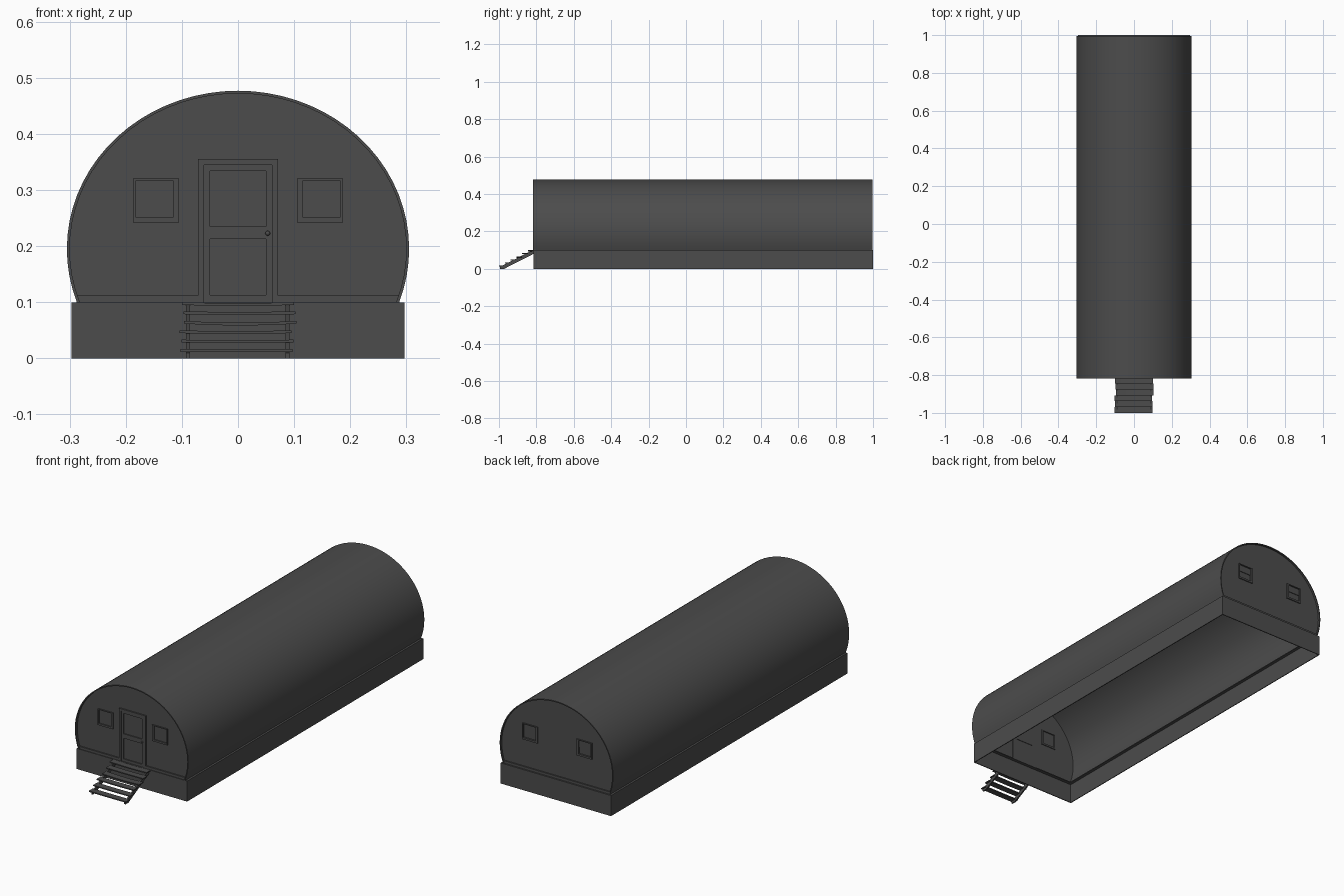
import bpy, bmesh, math, random
from math import radians, sin, cos

if "Cube" in bpy.data.objects:
    bpy.data.objects.remove(bpy.data.objects["Cube"])

random.seed(4)
ROT = {'x': (radians(90), 0, radians(90)), 'y': (radians(90), 0, 0), 'z': (0, 0, 0)}

# Dark grey paint
DARK = bpy.data.materials.new("dark_grey")
DARK.diffuse_color = (0.072, 0.072, 0.072, 1)
DARK.use_nodes = True
DARK.node_tree.nodes["Principled BSDF"].inputs["Base Color"].default_value = DARK.diffuse_color


def plate(name, loops, axis, lo, hi):
    """Flat outline with optional holes, extruded along an axis from lo to hi."""
    cu = bpy.data.curves.new(name, 'CURVE')
    cu.dimensions, cu.fill_mode, cu.extrude = '2D', 'BOTH', (hi - lo) / 2
    for pts in loops:
        sp = cu.splines.new('POLY')
        sp.points.add(len(pts) - 1)
        for p, (u, v) in zip(sp.points, pts):
            p.co = (u, v, 0, 1)
        sp.use_cyclic_u = True
    ob = bpy.data.objects.new(name, cu)
    bpy.context.collection.objects.link(ob)
    ob.rotation_euler = ROT[axis]
    ob.location['xyz'.index(axis)] = (lo + hi) / 2
    bpy.ops.object.select_all(action='DESELECT')
    ob.select_set(True)
    bpy.context.view_layer.objects.active = ob
    bpy.ops.object.convert(target='MESH')
    ob = bpy.context.object
    bm = bmesh.new()
    bm.from_mesh(ob.data)
    bmesh.ops.remove_doubles(bm, verts=bm.verts, dist=1e-5)
    bmesh.ops.recalc_face_normals(bm, faces=bm.faces)
    bm.to_mesh(ob.data)
    bm.free()
    ob.data.materials.clear()
    ob.data.materials.append(DARK)
    bpy.ops.object.shade_smooth_by_angle(angle=radians(30))
    return ob


def rect(x0, x1, z0, z1):
    return [(x0, z0), (x1, z0), (x1, z1), (x0, z1)]


def arch(inset, n=44):
    """Elliptical roof section from the right eave over to the left eave."""
    a, b, c = 0.305 - inset, 0.282 - inset, 0.195
    start = math.asin((0.1 - c) / b)
    step = (math.pi - 2 * start) / n
    return [(a * cos(start + i * step), c + b * sin(start + i * step)) for i in range(n + 1)]


FRONT, BACK = -0.815, 1.0

# Open-bottomed foundation skirt with a ledge under the shell
plate("foundation_skirt", [rect(-0.297, 0.297, FRONT, BACK),
                           rect(-0.293, 0.293, FRONT + 0.004, BACK - 0.004)], 'z', 0, 0.1)
plate("foundation_ledge", [rect(-0.296, 0.296, FRONT + 0.001, BACK - 0.001),
                           rect(-0.278, 0.278, FRONT + 0.02, BACK - 0.02)], 'z', 0.096, 0.1)

# Curved roof shell
plate("roof_shell", [arch(0) + arch(0.005)[::-1]], 'y', FRONT - 0.003, BACK - 0.004)


def window_rects(s):
    hole = rect(*sorted((s * 0.105, s * 0.187)), 0.242, 0.321)
    x0, x1 = sorted((s * 0.116, s * 0.182))
    return hole, x0, x1


# End walls with window openings; the front one is notched for the door
holes = [window_rects(s)[0] for s in (-1, 1)]
notch = [(-0.071, 0.1), (-0.071, 0.355), (0.071, 0.355), (0.071, 0.1)]
plate("front_wall", [arch(0.004) + notch] + holes, 'y', FRONT + 0.009, FRONT + 0.014)
plate("back_wall", [arch(0.004)] + holes, 'y', BACK - 0.018, BACK - 0.013)

# Windows: frame, and panes set back inside it (the back ones are split in two)
for end, y, out, panes in (
        ("front", FRONT + 0.011, -1, [("single", 0.251, 0.317, 0.0)]),
        ("back", BACK - 0.015, 1, [("lower", 0.251, 0.284, -0.003), ("upper", 0.284, 0.317, 0.0)])):
    for side, s in (("left", -1), ("right", 1)):
        hole, x0, x1 = window_rects(s)
        n = f"{end}_{side}_window"
        plate(n + "_frame", [hole, rect(x0, x1, 0.251, 0.317)], 'y', y - 0.007, y + 0.007)
        for part, z0, z1, d in panes:
            c = y + out * d
            plate(f"{n}_{part}_pane", [rect(x0, x1, z0, z1)], 'y', c - 0.0015, c + 0.0015)

# Sill boards along the bottom of the end walls
for side, x0, x1 in (("left", -0.288, -0.071), ("right", 0.071, 0.288)):
    plate(f"front_{side}_sill", [rect(x0, x1, 0.1, 0.112)], 'y', FRONT + 0.003, FRONT + 0.011)
plate("back_sill", [rect(-0.288, 0.288, 0.1, 0.112)], 'y', BACK - 0.015, BACK - 0.007)

# Door frame, leaf, recessed panels and knob
plate("door_frame", [[(-0.071, 0.1), (-0.071, 0.355), (0.071, 0.355), (0.071, 0.1),
                      (0.061, 0.1), (0.061, 0.345), (-0.061, 0.345), (-0.061, 0.1)]],
      'y', FRONT + 0.002, FRONT + 0.018)
panels = [rect(-0.05, 0.05, 0.235, 0.334), rect(-0.05, 0.05, 0.113, 0.213)]
plate("door_leaf", [rect(-0.061, 0.061, 0.1, 0.345)] + panels, 'y', FRONT + 0.006, FRONT + 0.016)
for i, p in enumerate(panels):
    plate(f"door_panel_{i}", [p], 'y', FRONT + 0.011, FRONT + 0.0135)
bpy.ops.mesh.primitive_uv_sphere_add(segments=12, ring_count=8, radius=0.0045,
                                     location=(0.053, FRONT + 0.003, 0.223))
bpy.context.object.name = "door_knob"
bpy.context.object.data.materials.append(DARK)
bpy.ops.object.shade_smooth()

# Slim stair stringers running under the treads
for side, x in (("left", -0.089), ("right", 0.088)):
    plate(f"stair_{side}_stringer", [[(-0.995, 0.0), (-0.972, 0.0), (FRONT, 0.08),
                                      (FRONT, 0.095), (-0.835, 0.092), (-0.995, 0.010)]],
          'x', x - 0.0035, x + 0.0035)

# Worn, sagging stair treads
for i in range(6):
    y, z = -0.984 + 0.031 * i, 0.0165 + 0.0168 * i
    shift = 0.0 if i == 5 else random.uniform(-0.005, 0.005)
    sag = random.uniform(0.0, 0.004)
    xs = [shift - 0.1 + 0.2 * k / 8 for k in range(9)]
    drop = [sag * (1 - ((k - 4) / 4) ** 2) for k in range(9)]
    top = [(x, z - d) for x, d in zip(xs, drop)]
    bottom = [(x, zz - 0.005) for x, zz in top]
    plate(f"stair_tread_{i}", [top + bottom[::-1]], 'y', y - 0.016, y + 0.015)
